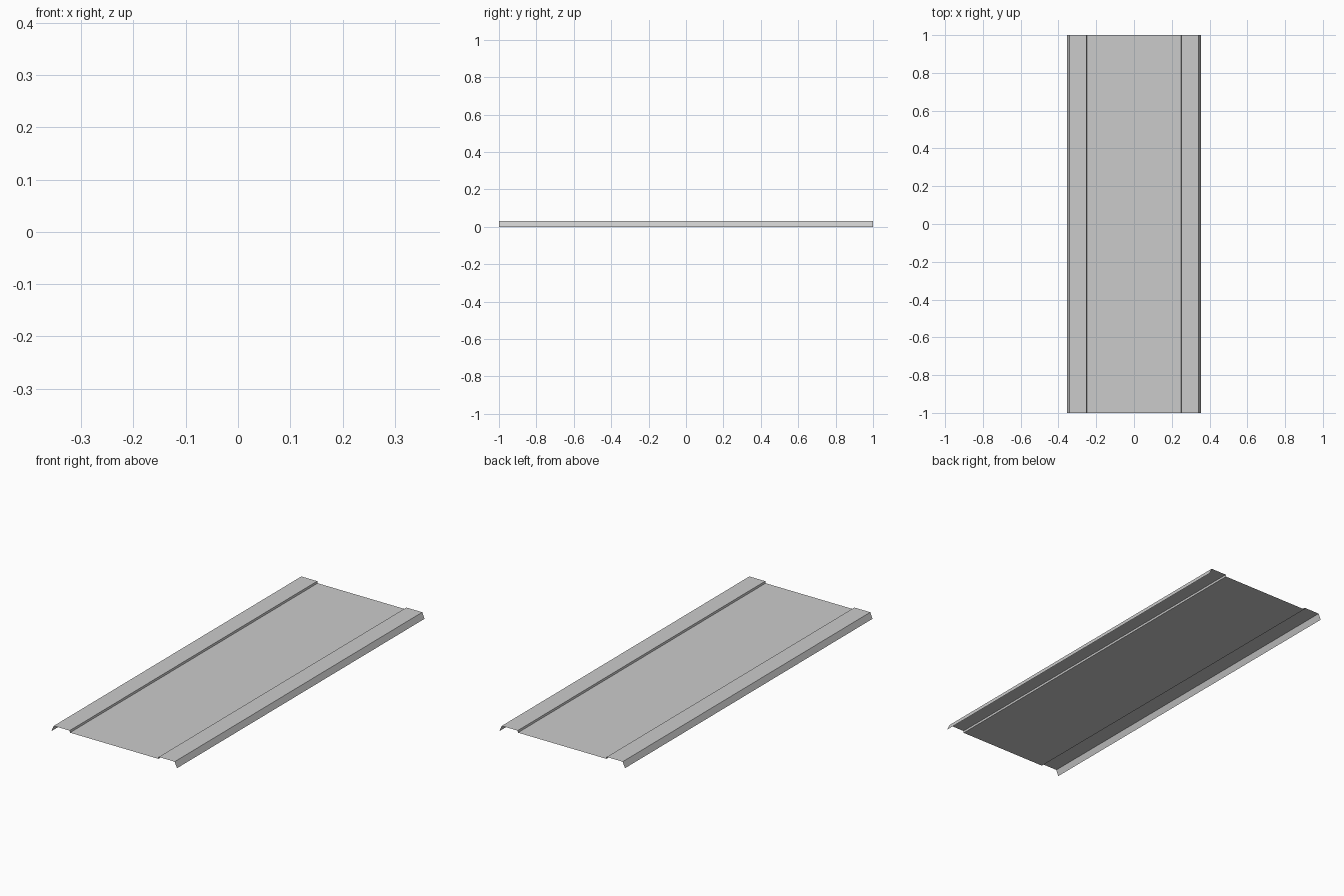
import bpy, bmesh

if "Cube" in bpy.data.objects:
    bpy.data.objects.remove(bpy.data.objects["Cube"])

# Right half of the folded sheet cross-section (x, z): pan, step, rim, splayed lip
half = [(0.25, 0.02), (0.252, 0.03), (0.342, 0.03), (0.355, 0.0)]
profile = [(-x, z) for x, z in reversed(half)] + half

# Sweep the open profile along y as a thin single-layer sheet
bm = bmesh.new()
verts = [bm.verts.new((x, -1, z)) for x, z in profile]
edges = [bm.edges.new(pair) for pair in zip(verts, verts[1:])]
swept = bmesh.ops.extrude_edge_only(bm, edges=edges)["geom"]
bmesh.ops.translate(bm, vec=(0, 2, 0),
                    verts=[g for g in swept if isinstance(g, bmesh.types.BMVert)])
bmesh.ops.recalc_face_normals(bm, faces=bm.faces)
bm.normal_update()
if sum(f.normal.z for f in bm.faces) < 0:
    bmesh.ops.reverse_faces(bm, faces=bm.faces)

mesh = bpy.data.meshes.new("folded_panel")
bm.to_mesh(mesh)
bm.free()
bpy.context.collection.objects.link(bpy.data.objects.new("folded_panel", mesh))
